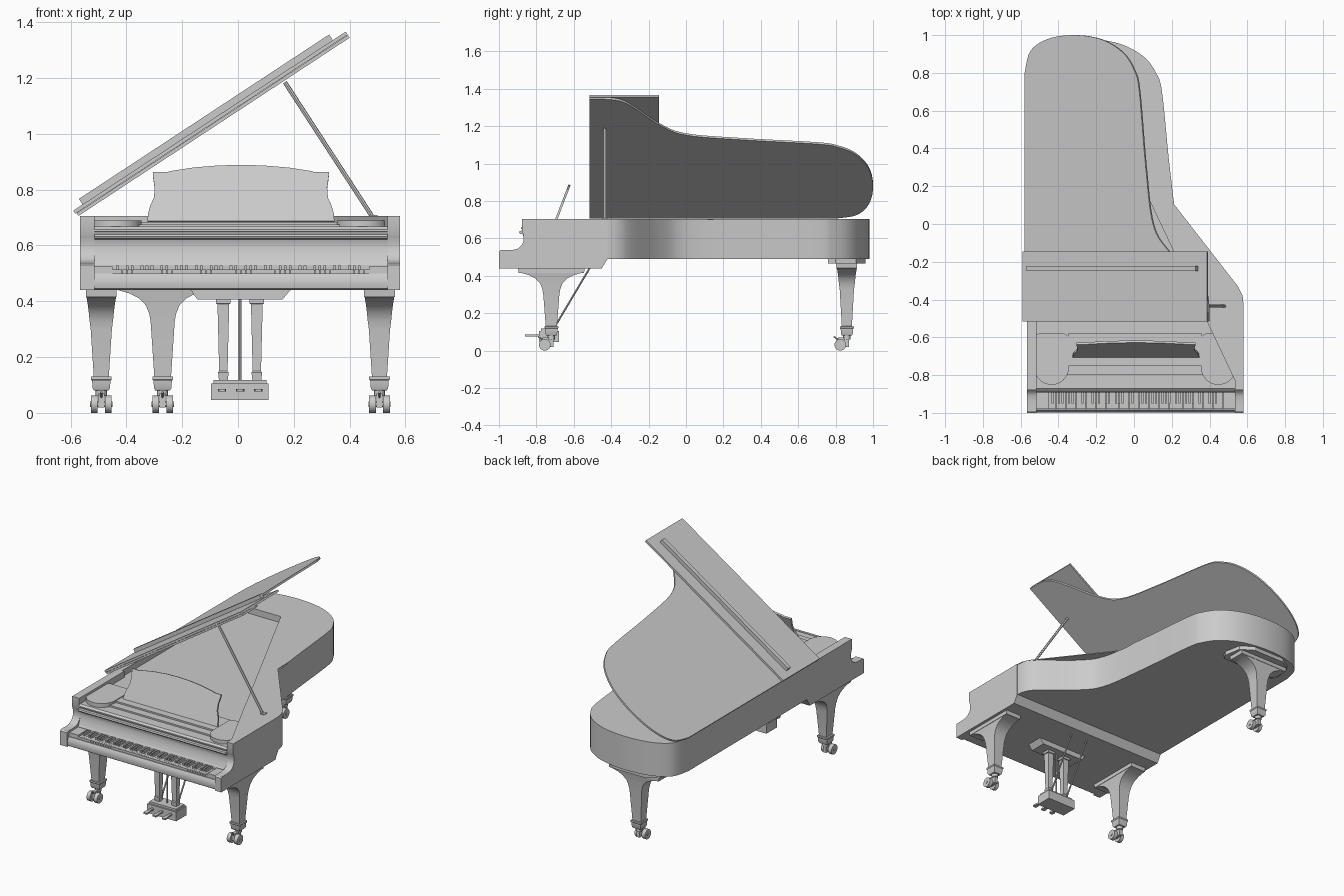
import bpy, bmesh, math
from mathutils import Vector, Matrix

CX = 0.0075  # centre line of the case


def make(name, bm, smooth=30):
    bmesh.ops.recalc_face_normals(bm, faces=bm.faces[:])
    me = bpy.data.meshes.new(name)
    bm.to_mesh(me)
    bm.free()
    me.shade_smooth()
    me.set_sharp_from_angle(angle=math.radians(smooth))
    ob = bpy.data.objects.new(name, me)
    bpy.context.collection.objects.link(ob)
    return ob


def loft(bm, rings):
    vs = [[bm.verts.new(p) for p in r] for r in rings]
    n = len(vs[0])
    for a, b in zip(vs, vs[1:]):
        for i in range(n):
            bm.faces.new((a[i], a[(i + 1) % n], b[(i + 1) % n], b[i]))
    bm.faces.new(vs[0][::-1])
    bm.faces.new(vs[-1])


def prism(name, pts, axis, a, b):
    place = {'x': lambda p, t: (t, p[0], p[1]),
             'y': lambda p, t: (p[0], t, p[1]),
             'z': lambda p, t: (p[0], p[1], t)}[axis]
    bm = bmesh.new()
    loft(bm, [[place(p, t) for p in pts] for t in (a, b)])
    return make(name, bm)


def add_box(bm, x0, x1, y0, y1, z0, z1):
    loft(bm, [[(x0, y0, z), (x1, y0, z), (x1, y1, z), (x0, y1, z)] for z in (z0, z1)])


def box(name, *d):
    bm = bmesh.new()
    add_box(bm, *d)
    return make(name, bm)


def add_rod(bm, p, q, r, seg=12):
    p, q = Vector(p), Vector(q)
    d = q - p
    m = Matrix.Translation((p + q) / 2) @ d.to_track_quat('Z', 'Y').to_matrix().to_4x4()
    bmesh.ops.create_cone(bm, cap_ends=True, segments=seg, radius1=r, radius2=r,
                          depth=d.length, matrix=m)


def rod(name, p, q, r, seg=12):
    bm = bmesh.new()
    add_rod(bm, p, q, r, seg)
    return make(name, bm)


def spline(pts, n=6):
    out = []
    P = [Vector(p) for p in [pts[0]] + pts + [pts[-1]]]
    for a, b, c, d in zip(P, P[1:], P[2:], P[3:]):
        for i in range(n):
            t = i / n
            out.append(0.5 * (2 * b + (c - a) * t + (2 * a - 5 * b + 4 * c - d) * t * t
                              + (3 * b - a - 3 * c + d) * t ** 3))
    return [tuple(v) for v in out] + [tuple(P[-1])]


# bent side and tail outline, shared by case and lid
curve = spline([(0.58, -0.43), (0.565, -0.36), (0.51, -0.29), (0.33, -0.14), (0.235, 0),
                (0.19, 0.3), (0.15, 0.7), (0.12, 0.81), (0.05, 0.905), (-0.08, 0.975),
                (-0.25, 1.0), (-0.42, 0.98), (-0.53, 0.915), (-0.565, 0.8)])
case_curve = [(x, y * 0.98 if y > 0 else y) for x, y in curve]
recess = [(-0.565, -0.86), (-0.53, -0.86), (-0.53, 0.72), (-0.2, 0.72),
          (0.535, -0.83), (0.535, -0.86)]

# case
prism("case", [(0.58, -0.86)] + case_curve + [(-0.565, -0.86)], 'z', 0.49, 0.665)
prism("case_rim", [(0.58, -0.86)] + case_curve + recess, 'z', 0.665, 0.70)
chord = [(0.58, -0.43), (0.575, -0.38), (0.55, -0.33), (0.2, 0.12)]
tail = [p for p in case_curve if p[1] > 0.2 or p[0] < -0.3]
prism("top_cover", [(0.58, -0.86)] + chord + tail + recess, 'z', 0.70, 0.705)

# cheeks and keybed
cheek = [(-0.45, 0.44), (-1, 0.44), (-1, 0.53), (-0.99, 0.537)] + spline(
    [(-0.94, 0.537), (-0.90, 0.545), (-0.875, 0.57), (-0.868, 0.60), (-0.873, 0.63)], 4) + [
    (-0.878, 0.64), (-0.878, 0.705), (-0.42, 0.705), (-0.42, 0.49)]
prism("cheek_left", cheek, 'x', -0.5655, -0.515)
prism("cheek_right", cheek, 'x', 0.535, 0.5805)
prism("keybed", [(-0.985, 0.44), (-0.985, 0.49), (-0.42, 0.49), (-0.45, 0.44)], 'x', -0.56, 0.575)
prism("key_slip", [(-0.98, 0.44), (-0.993, 0.445), (-0.997, 0.465), (-0.993, 0.488),
                   (-0.985, 0.5), (-0.98, 0.5)], 'x', -0.515, 0.535)
for side, a, b in (("left", -0.515, -0.45), ("right", 0.47, 0.535)):
    box("key_block_" + side, a, b, -0.98, -0.88, 0.49, 0.525)

# keys
white, black = bmesh.new(), bmesh.new()
w = 0.92 / 52
for i in range(52):
    x = -0.45 + i * w
    add_box(white, x + 0.0004, x + w - 0.0004, -0.979, -0.88, 0.49, 0.514)
    if i < 51 and i % 7 in (0, 2, 3, 5, 6):
        add_box(black, x + w - 0.005, x + w + 0.005, -0.95, -0.88, 0.51, 0.528)
make("white_keys", white)
make("black_keys", black)

# fallboard with lip
prism("fallboard", [(-0.855, 0.49), (-0.888, 0.49), (-0.888, 0.53)] + spline(
    [(-0.882, 0.54), (-0.872, 0.57), (-0.868, 0.60), (-0.873, 0.622)], 4) + [
    (-0.888, 0.625), (-0.892, 0.632), (-0.888, 0.64), (-0.874, 0.642), (-0.874, 0.648),
    (-0.882, 0.65), (-0.882, 0.658), (-0.87, 0.668), (-0.855, 0.668)], 'x', -0.515, 0.535)

# music shelf with rounded side tables
def table(x0, x1):
    c, r = (x0 + x1) / 2, (x1 - x0) / 2
    pts = [(c + r * math.cos(t), -0.76 + r * math.sin(t))
           for t in [math.pi + math.pi * i / 20 for i in range(21)]]
    for s, a0 in ((1, 0), (-1, math.pi / 2)):
        pts += [(c + s * (r - 0.03) + 0.03 * math.cos(a0 + i * math.pi / 10),
                 -0.61 + 0.03 * math.sin(a0 + i * math.pi / 10)) for i in range(6)]
    return pts


prism("side_table_left", table(-0.528, -0.345), 'z', 0.665, 0.69)
prism("side_table_right", table(0.355, 0.538), 'z', 0.665, 0.69)
box("music_shelf", -0.35, 0.36, -0.75, -0.58, 0.665, 0.685)
box("music_shelf_lip", -0.36, 0.37, -0.80, -0.75, 0.66, 0.675)

# music desk, leaning back
half = [(0.335, 0), (0.333, 0.03), (0.325, 0.06), (0.312, 0.09), (0.309, 0.13), (0.314, 0.165),
        (0.316, 0.188), (0.262, 0.188), (0.255, 0.192), (0.17, 0.206), (0.08, 0.214), (0, 0.216)]
desk = prism("music_desk", half + [(-x, z) for x, z in half[-2::-1]], 'y', -0.006, 0.006)
desk.location = (CX + 0.003, -0.70, 0.685)
desk.rotation_euler.x = math.radians(-21)

# lid, built flat then raised on the left hinge
angle = math.radians(33.3)
lid_curve = [((x + 0.565) * 1.015, y) for x, y in curve]
lid = prism("lid", [(1.163, -0.515)] + lid_curve + [(0, -0.515)], 'z', 0, 0.012)
flap = box("lid_front_flap", -0.005, 1.163, -0.515, -0.145, 0.013, 0.026)
strip = box("lid_flap_strip", 0.035, 1.108, -0.25, -0.222, 0.026, 0.05)
for ob in (lid, flap, strip):
    ob.location = (-0.572, 0, 0.706)
    ob.rotation_euler.y = -angle

# lid prop
rod("lid_prop", (0.49, -0.435, 0.69), (0.168, -0.435, 1.185), 0.008)
box("lid_prop_base", 0.47, 0.50, -0.45, -0.42, 0.685, 0.71)


# legs: flared one way, tapered the other
def leg(name, x, y, top, turned):
    prof = [(0.08, 0.026, 0.026), (0.088, 0.031, 0.031), (0.115, 0.033, 0.033),
            (0.12, 0.037, 0.037), (0.13, 0.037, 0.037), (0.1305, 0.03, 0.027),
            (0.30, 0.043, 0.038), (0.33, 0.048, 0.042), (0.36, 0.06, 0.045),
            (0.385, 0.084, 0.048), (0.403, 0.118, 0.051), (0.415, 0.16, 0.053),
            (0.4155, 0.175, 0.055), (0.44, 0.178, 0.055)]
    bm = bmesh.new()
    rings = []
    for z, a, b in prof:
        if z > 0.2:
            z += top - 0.44
        hx, hy = (a, b) if turned else (b, a)
        rings.append([(x + sx * hx, y + sy * hy, z)
                      for sx, sy in ((-1, -1), (1, -1), (1, 1), (-1, 1))])
    loft(bm, rings)
    make(name, bm)
    # caster with two wheels, fork and brake lever
    bm = bmesh.new()
    cy = y - 0.035
    for s in (-1, 1):
        add_rod(bm, (x + s * 0.013, cy, 0.031), (x + s * 0.037, cy, 0.031), 0.031, 24)
    add_rod(bm, (x - 0.04, cy, 0.031), (x + 0.04, cy, 0.031), 0.009)
    add_box(bm, x - 0.011, x + 0.011, cy - 0.012, y + 0.012, 0.02, 0.07)
    add_rod(bm, (x, y, 0.06), (x, y, 0.082), 0.02)
    add_rod(bm, (x, cy, 0.05), (x, cy - 0.035, 0.075), 0.004)
    make(name + "_caster", bm)


leg("front_leg_left", -0.49, -0.72, 0.44, False)
leg("front_leg_right", 0.507, -0.72, 0.44, False)
leg("rear_leg", -0.27, 0.86, 0.465, True)
prism("rear_leg_block", [(-0.46, 0.76), (-0.08, 0.76), (-0.06, 0.80), (-0.08, 0.91), (-0.16, 0.96),
                         (-0.38, 0.96), (-0.46, 0.91), (-0.48, 0.80)], 'z', 0.465, 0.491)

# pedal lyre
prism("lyre_top", [(-0.167, 0.44), (-0.16, 0.425), (-0.145, 0.407), (0.16, 0.407),
                   (0.175, 0.425), (0.188, 0.44)], 'y', -0.78, -0.67)
box("pedal_box", -0.096, 0.11, -0.785, -0.68, 0.046, 0.105)
box("pedal_box_cap", -0.088, 0.102, -0.775, -0.69, 0.105, 0.118)
for side, x in (("left", CX - 0.06), ("right", CX + 0.06)):
    bm = bmesh.new()
    loft(bm, [[(x + sx * h, -0.73 + sy * h, z) for sx, sy in ((-1, -1), (1, -1), (1, 1), (-1, 1))]
              for z, h in ((0.118, 0.016), (0.145, 0.019), (0.15, 0.015), (0.39, 0.021),
                           (0.392, 0.026), (0.407, 0.026))])
    make("lyre_column_" + side, bm)
    rod("lyre_brace_" + side, (x, -0.70, 0.13), (x, -0.51, 0.45), 0.005)
rod("pedal_rod", (CX, -0.73, 0.11), (CX, -0.73, 0.41), 0.005)
for name, dx in (("left", -0.065), ("middle", 0), ("right", 0.065)):
    x = CX + dx
    prism("pedal_" + name, [(x - 0.007, -0.78), (x - 0.008, -0.82), (x - 0.015, -0.845),
                            (x - 0.011, -0.862), (x + 0.011, -0.862), (x + 0.015, -0.845),
                            (x + 0.008, -0.82), (x + 0.007, -0.78)], 'z', 0.076, 0.086)
